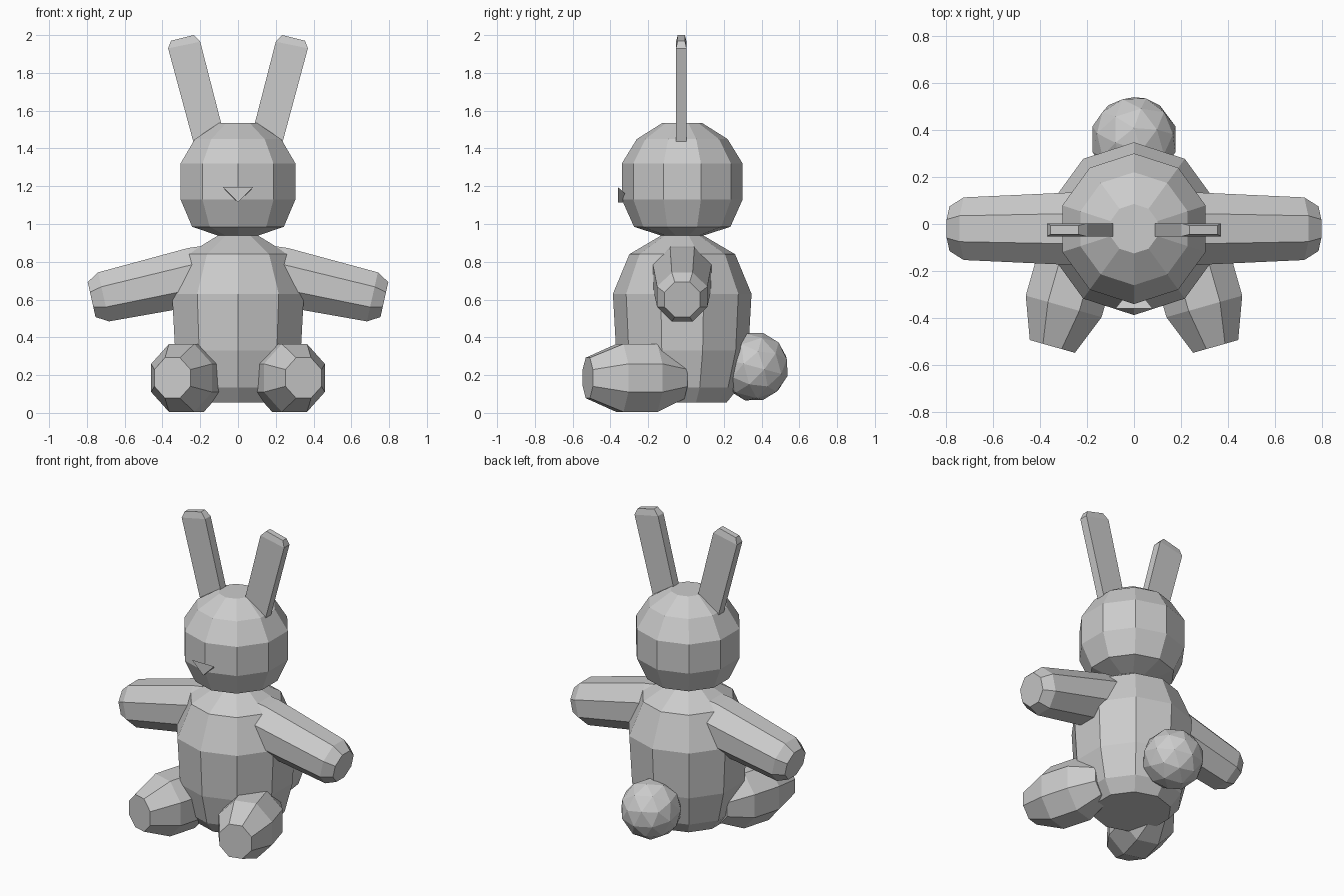
import bpy, bmesh
from math import cos, sin, pi, radians
from mathutils import Vector, Matrix

if "Cube" in bpy.data.objects:
    bpy.data.objects.remove(bpy.data.objects["Cube"], do_unlink=True)

grey = bpy.data.materials.new("plain_grey")
grey.use_nodes = True
grey.diffuse_color = (0.6, 0.6, 0.6, 1)
bsdf = next(n for n in grey.node_tree.nodes if n.type == 'BSDF_PRINCIPLED')
bsdf.inputs["Base Color"].default_value = grey.diffuse_color

MID_Y = -0.02  # depth of the toy's upright axis


def finish(name, bm):
    bmesh.ops.recalc_face_normals(bm, faces=bm.faces)
    mesh = bpy.data.meshes.new(name)
    bm.to_mesh(mesh)
    bm.free()
    mesh.materials.append(grey)
    obj = bpy.data.objects.new(name, mesh)
    bpy.context.collection.objects.link(obj)
    return obj


def loft(name, rings):
    """Skin a list of equal point rings and cap both ends."""
    bm = bmesh.new()
    loops = [[bm.verts.new(p) for p in ring] for ring in rings]
    for a, b in zip(loops, loops[1:]):
        for i in range(len(a)):
            j = (i + 1) % len(a)
            bm.faces.new((a[i], a[j], b[j], b[i]))
    bm.faces.new(loops[0])
    bm.faces.new(loops[-1])
    return finish(name, bm)


def ring(center, u, v, sides, start):
    """Polygon around center, u and v being its half-axes."""
    angles = [start + 2 * pi * i / sides for i in range(sides)]
    return [Vector(center) + u * cos(a) + v * sin(a) for a in angles]


def lathe(name, profile):
    """Upright ten-sided solid from (radius, height) pairs."""
    loft(name, [ring((0, MID_Y, z), Vector((r, 0, 0)), Vector((0, r, 0)), 10, pi / 2)
                for r, z in profile])


def limb(name, start, end, stations, across, width=1.0):
    """Octagonal limb: stations are (fraction along axis, half thickness)."""
    start, end = Vector(start), Vector(end)
    u = Vector(across).normalized()
    v = (end - start).normalized().cross(u)
    k = 1 / cos(pi / 8)
    loft(name, [ring(start.lerp(end, t), u * r * k * width, v * r * k, 8, pi / 8)
                for t, r in stations])


# Body and head
lathe("body", [(0.235, 0.055), (0.30, 0.135), (0.35, 0.33),
               (0.367, 0.63), (0.28, 0.84), (0.11, 0.94)])
lathe("head", [(0.115, 0.94), (0.255, 0.985), (0.32, 1.13),
               (0.32, 1.32), (0.24, 1.45), (0.105, 1.535)])

for side, s in (("left", 1), ("right", -1)):
    # Arms sloping outward and down
    limb(side + "_arm", (s * 0.17, MID_Y, 0.735), (s * 0.775, MID_Y, 0.60),
         [(0, 0.15), (0.1, 0.155), (0.895, 0.133), (1, 0.095)], (0, 1, 0))

    # Legs splayed forward
    hip, foot = Vector((s * 0.205, -0.02, 0.185)), Vector((s * 0.347, -0.52, 0.185))
    along = foot - hip
    limb(side + "_leg", hip, foot,
         [(0, 0.11), (0.3, 0.18), (0.66, 0.18), (1, 0.107)],
         (along.y, -along.x, 0), 0.93)

    # Flat ears with a chamfered tip
    def ear_ring(inner, outer, half):
        (xa, za), (xb, zb) = inner, outer
        y = MID_Y - 0.005
        return [(s * xa, y - half, za), (s * xb, y - half, zb),
                (s * xb, y + half, zb), (s * xa, y + half, za)]
    loft(side + "_ear", [ear_ring((0.06, 1.42), (0.20, 1.30), 0.028),
                         ear_ring((0.20, 1.965), (0.37, 1.93), 0.028),
                         ear_ring((0.235, 2.0), (0.355, 1.97), 0.019)])

# Triangular nose tapering into the face
loft("nose", [[(-0.08, -0.36, 1.195), (0.08, -0.36, 1.195), (0, -0.36, 1.115)],
              [(-0.04, -0.31, 1.15), (0.04, -0.31, 1.15), (0, -0.31, 1.115)]])

# Faceted ball tail
bm = bmesh.new()
tilt = Matrix.Translation((0, 0.36, 0.245)) @ Matrix.Rotation(radians(-15), 4, 'X')
bmesh.ops.create_icosphere(bm, subdivisions=2, radius=0.185, matrix=tilt)
finish("tail", bm)
